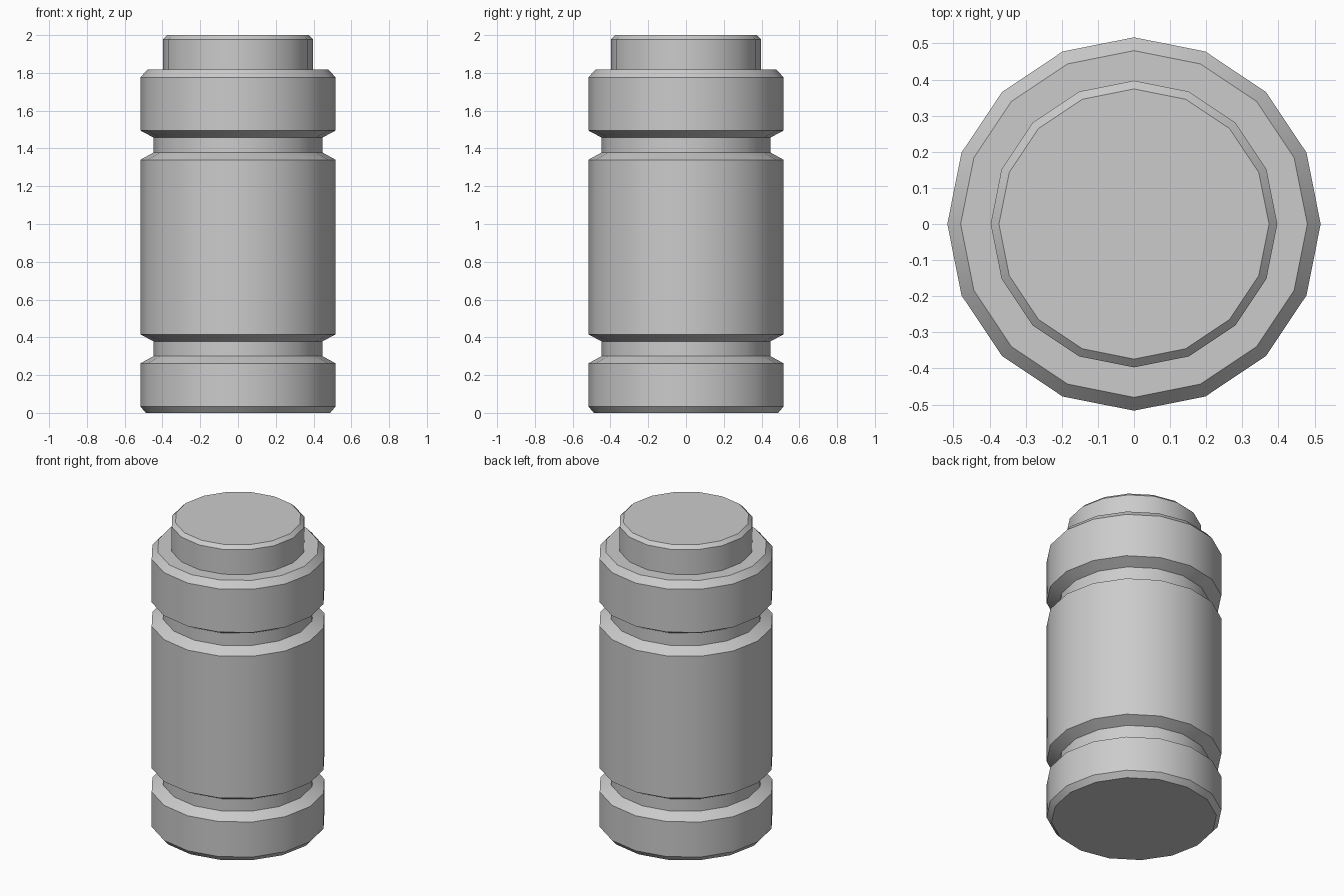
import bpy, bmesh, math
from mathutils import Vector

if "Cube" in bpy.data.objects:
    bpy.data.objects.remove(bpy.data.objects["Cube"])

SIDES = 16


def lathe(name, profile):
    """Revolve (radius, z) points around z and cap both ends."""
    bm = bmesh.new()
    rings = []
    for r, z in profile:
        rings.append([bm.verts.new((r * math.cos(2 * math.pi * i / SIDES),
                                    r * math.sin(2 * math.pi * i / SIDES), z))
                      for i in range(SIDES)])
    for a, b in zip(rings, rings[1:]):
        for i in range(SIDES):
            j = (i + 1) % SIDES
            bm.faces.new((a[i], a[j], b[j], b[i]))
    bm.faces.new(rings[0][::-1])
    bm.faces.new(rings[-1])
    mesh = bpy.data.meshes.new(name)
    bm.to_mesh(mesh)
    bm.free()
    obj = bpy.data.objects.new(name, mesh)
    bpy.context.collection.objects.link(obj)
    # Soft sides, crisp chamfers
    bpy.ops.object.select_all(action='DESELECT')
    bpy.context.view_layer.objects.active = obj
    obj.select_set(True)
    bpy.ops.object.shade_smooth_by_angle(angle=math.radians(30))
    return obj


BODY, GROOVE, SHOULDER, NECK = 0.517, 0.448, 0.48, 0.397


def groove(z0, z1, z2, z3):
    """Chamfered ring groove cut into the body."""
    return [(BODY, z0), (GROOVE, z1), (GROOVE, z2), (BODY, z3)]


# Canister: chamfered foot, two ring grooves, shoulder and raised cap
profile = [(0.488, 0.0), (BODY, 0.034)]
profile += groove(0.262, 0.30, 0.379, 0.416)
profile += groove(1.34, 1.378, 1.458, 1.495)
profile += [(BODY, 1.776), (SHOULDER, 1.817), (NECK, 1.817),
            (NECK, 1.978), (0.374, 2.0)]
lathe("canister_body", profile)
